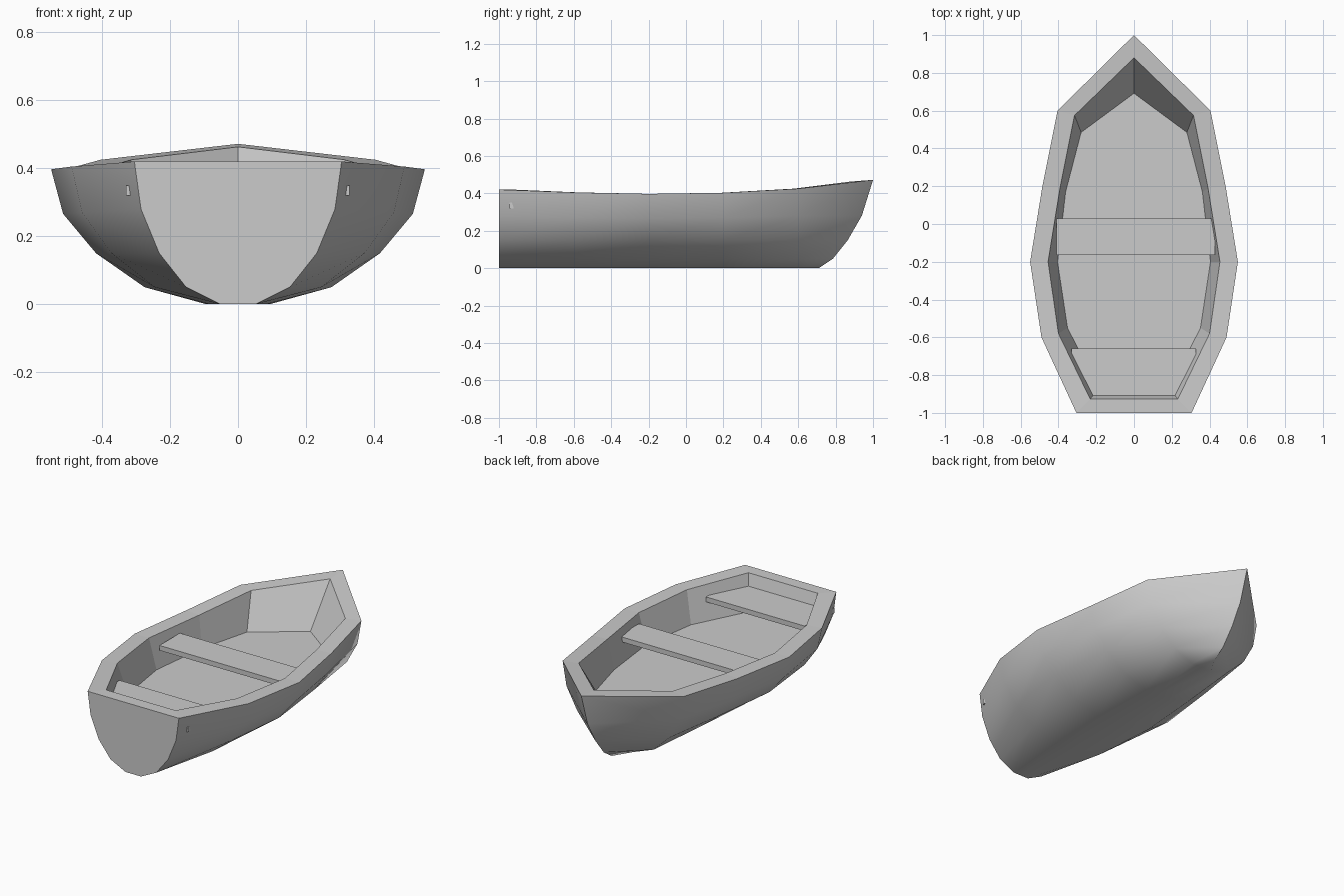
import bpy, bmesh, math

if "Cube" in bpy.data.objects:
    bpy.data.objects.remove(bpy.data.objects["Cube"])


def add_object(name, bm):
    mesh = bpy.data.meshes.new(name)
    bm.to_mesh(mesh)
    bm.free()
    obj = bpy.data.objects.new(name, mesh)
    bpy.context.collection.objects.link(obj)
    return obj


# Hull stations, stern to bow:
# y, outer half width, top z, shoulder z, rim half width, rim y, floor half width, floor y
STATIONS = [
    (-1.0, 0.305, 0.42, 0.28, 0.232, -0.927, 0.19, -0.87),
    (-0.6, 0.49, 0.405, 0.27, 0.40, -0.58, 0.352, -0.55),
    (-0.2, 0.55, 0.397, 0.266, 0.455, -0.2, 0.405, -0.2),
    (0.2, 0.485, 0.403, 0.27, 0.392, 0.19, 0.362, 0.17),
    (0.6, 0.405, 0.425, 0.28, 0.315, 0.575, 0.28, 0.485),
    (1.0, 0.0, 0.472, 0.28, 0.0, 0.88, 0.0, 0.692),
]
RATIOS = (0.0, 0.17, 0.5, 0.76, 0.936, 1.0)        # section width, keel to gunwale
STEM_Y = (0.71, 0.71, 0.785, 0.865, 0.94, 1.0)     # raked bow profile
FLOOR_Z = 0.217

bm = bmesh.new()
chains = []
for y, w, top, shoulder, rw, ry, fw, fy in STATIONS:
    heights = (0, 0, 0.05, 0.15, shoulder, top)
    pts = [(r * w, STEM_Y[k] if w == 0 else y, heights[k]) for k, r in enumerate(RATIOS)]
    pts += [(rw, ry, top - 0.009 if w == 0 else top), (fw, fy, FLOOR_Z), (0, fy, FLOOR_Z)]
    chains.append([bm.verts.new(p) for p in pts])

# Outer skin (smooth), gunwale, inner wall and floor (flat)
for a, b in zip(chains, chains[1:]):
    for k in range(len(a) - 1):
        f = bm.faces.new((a[k], a[k + 1], b[k + 1], b[k]))
        f.smooth = k < 5

# Transom: outer face, top strip, inner wall
s = chains[0]
mid_top = bm.verts.new((0, -1.0, 0.42))
mid_rim = bm.verts.new((0, -0.927, 0.42))
bm.faces.new(s[:6] + [mid_top])
bm.faces.new((mid_top, s[5], s[6], mid_rim))
bm.faces.new((mid_rim, s[6], s[7], s[8]))

# Mirror the half hull and weld the centre line
bmesh.ops.remove_doubles(bm, verts=bm.verts, dist=1e-4)
bmesh.ops.mirror(bm, geom=bm.verts[:] + bm.edges[:] + bm.faces[:], axis='X', merge_dist=1e-4)
bmesh.ops.remove_doubles(bm, verts=bm.verts, dist=1e-4)
bmesh.ops.recalc_face_normals(bm, faces=bm.faces)
for e in bm.edges:
    e.smooth = e.calc_face_angle(0) < math.radians(40)
add_object("hull", bm)


# Plank seats
def plank(name, x0, x1, y0, y1, z0=0.32, z1=0.35):
    b = bmesh.new()
    bmesh.ops.create_cube(b, size=1)
    bmesh.ops.scale(b, vec=(x1 - x0, y1 - y0, z1 - z0), verts=b.verts)
    bmesh.ops.translate(b, vec=((x0 + x1) / 2, (y0 + y1) / 2, (z0 + z1) / 2), verts=b.verts)
    return add_object(name, b)


plank("middle_seat", -0.41, 0.43, -0.165, 0.03)
plank("stern_seat", -0.33, 0.328, -0.945, -0.66)
